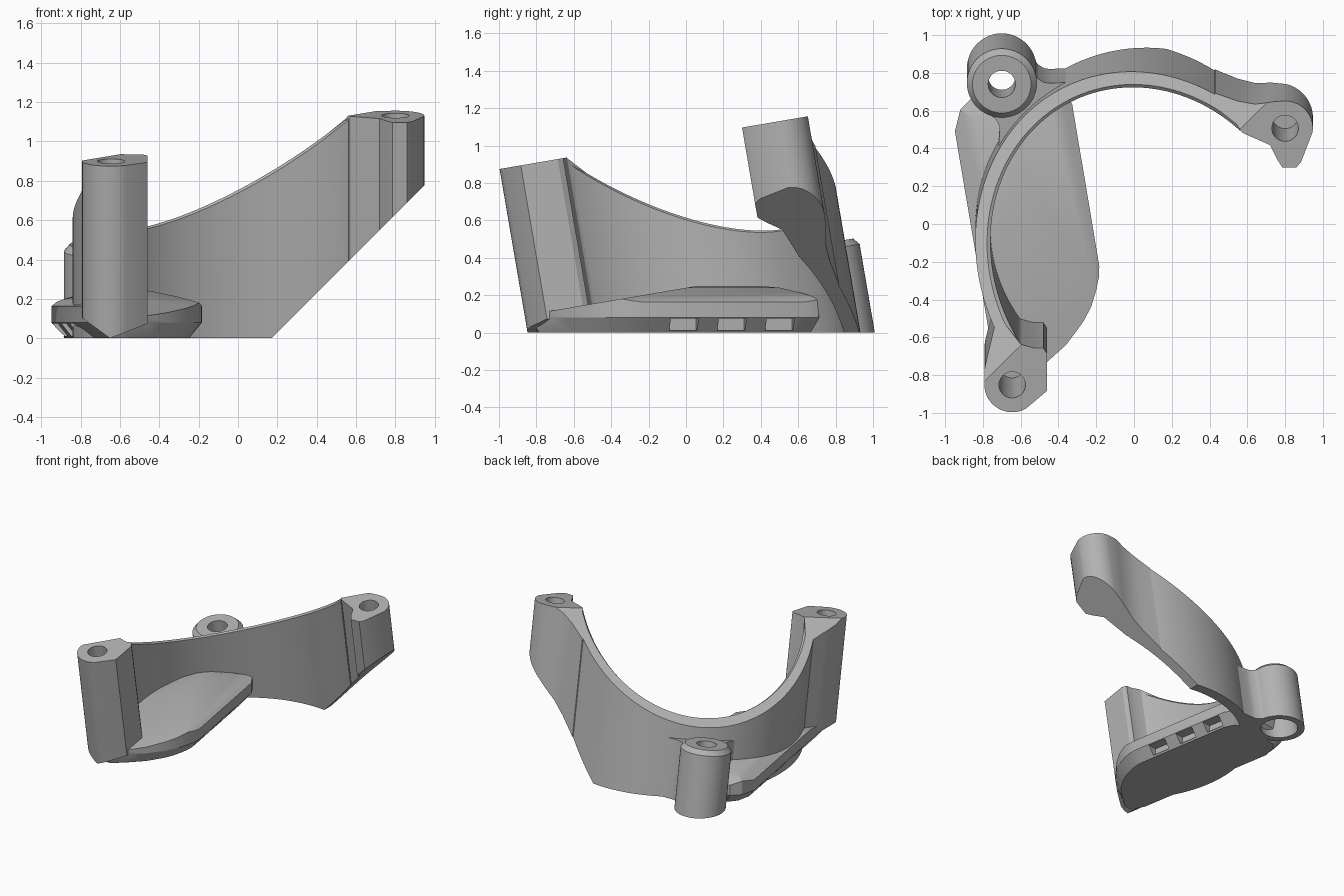
import bpy, bmesh
from math import radians, cos, sin
from mathutils import Matrix, Vector

cube = bpy.data.objects.get("Cube")
if cube:
    bpy.data.objects.remove(cube, do_unlink=True)

grey = bpy.data.materials.new("plain_grey")
grey.use_nodes = True
grey.diffuse_color = (0.45, 0.45, 0.45, 1)
grey.node_tree.nodes["Principled BSDF"].inputs["Base Color"].default_value = (0.45, 0.45, 0.45, 1)

# The bracket leans forward; the plate has its own turned frame
LEAN = Matrix.Rotation(radians(9.7), 4, 'X')
PLATE = Matrix.Rotation(radians(9.5), 4, 'Z') @ Matrix.Translation((-0.536, 0, 0))
CENTRE = Vector((0.065, 0.015, 0))
R_IN, R_OUT = 0.825, 0.905


def plane(co, no, frame=Matrix()):
    return frame @ Vector(co), (frame.to_3x3() @ Vector(no)).normalized()


def arc(cx, cy, r, a0, a1, n):
    angles = [radians(a0 + (a1 - a0) * i / n) for i in range(n + 1)]
    return [(cx + r * cos(a), cy + r * sin(a)) for a in angles]


def circle(cx, cy, r, n=48):
    return arc(cx, cy, r, 0, 360, n)[:-1]


def loft(rings):
    """Solid from matching rings of points, bottom to top."""
    bm = bmesh.new()
    rows = [[bm.verts.new(p) for p in ring] for ring in rings]
    n = len(rows[0])
    for low, high in zip(rows, rows[1:]):
        for i in range(n):
            j = (i + 1) % n
            bm.faces.new((low[i], low[j], high[j], high[i]))
    bm.faces.new(rows[0][::-1])
    bm.faces.new(rows[-1])
    return bm


def prism(pts, z0, z1, frame=LEAN):
    bm = loft([[(x, y, z) for x, y in pts] for z in (z0, z1)])
    bm.transform(frame)
    return bm


def clip(bm, planes):
    """Trim away everything in front of each plane and cap the cut."""
    for co, no in planes:
        bmesh.ops.bisect_plane(bm, geom=bm.verts[:] + bm.edges[:] + bm.faces[:],
                               dist=1e-5, plane_co=co, plane_no=no, clear_outer=True)
        bmesh.ops.holes_fill(bm, edges=[e for e in bm.edges if e.is_boundary], sides=0)
        bmesh.ops.recalc_face_normals(bm, faces=bm.faces[:])


def finish(name, bm, cutters=()):
    bmesh.ops.recalc_face_normals(bm, faces=bm.faces[:])
    mesh = bpy.data.meshes.new(name)
    bm.to_mesh(mesh)
    bm.free()
    ob = bpy.data.objects.new(name, mesh)
    bpy.context.collection.objects.link(ob)
    mesh.materials.append(grey)
    bpy.ops.object.select_all(action='DESELECT')
    ob.select_set(True)
    bpy.context.view_layer.objects.active = ob
    for cutter_bm in cutters:
        cutter = finish("cutter", cutter_bm)
        cutter.hide_render = True
        bpy.context.view_layer.objects.active = ob
        mod = ob.modifiers.new("cut", 'BOOLEAN')
        mod.operation = 'DIFFERENCE'
        mod.solver = 'EXACT'
        mod.object = cutter
        bpy.ops.object.modifier_apply(modifier=mod.name)
        bpy.data.objects.remove(cutter, do_unlink=True)
    bpy.ops.object.select_all(action='DESELECT')
    ob.select_set(True)
    bpy.context.view_layer.objects.active = ob
    bpy.ops.object.shade_smooth_by_angle(angle=radians(25))
    return ob


# Shared trimming planes
rim = plane((0, 0, 1.10), (-0.564, 0.564, 1), LEAN)
top = plane((0, 0, 1.03), (0, 0, 1), LEAN)
ground = plane((0, 0, 0), (0, 0, -1))
underside = plane((0.17, 0, 0), (1, 0, -1))

# Curved wall with a small bevel on the inner rim
band = arc(*CENTRE.xy, R_OUT, 53, 217, 72) + arc(*CENTRE.xy, R_IN, 217, 53, 72)
bm = prism(band, -0.4, 1.6)
clip(bm, [rim])
inverse = LEAN.inverted()
inner_rim = []
for e in bm.edges:
    caps = [f for f in e.link_faces if f.normal.dot(rim[1]) > 0.99]
    radii = [((inverse @ v.co) - CENTRE).xy.length for v in e.verts]
    if len(caps) == 1 and max(radii) < R_IN + 0.01:
        inner_rim.append(e)
bmesh.ops.bevel(bm, geom=inner_rim, offset=0.02, segments=1, affect='EDGES')
clip(bm, [top, ground, underside])
finish("curved_wall", bm)

# Front post
outline = [(-0.74, -0.40), (-0.765, -0.50), (-0.79, -0.60)]
outline += arc(-0.645, -0.688, 0.147, 180, 300, 16)
outline += [(-0.46, -0.72), (-0.46, -0.52), (-0.48, -0.49), (-0.53, -0.49),
            (-0.60, -0.47), (-0.70, -0.36)]
bm = prism(outline, -0.4, 1.6)
clip(bm, [rim, top, ground, plane((-0.65, 0, 0), (-0.58, 0, -0.81)),
          plane((-0.65, 0, 0), (0.35, 0, -0.9))])
finish("front_post", bm, [prism(circle(-0.645, -0.688, 0.07), 0.4, 1.2)])

# Side post, cut off by the sloping underside
outline = [(0.43, 0.85), (0.40, 0.80), (0.54, 0.71), (0.575, 0.665), (0.72, 0.60),
           (0.76, 0.52), (0.785, 0.48), (0.86, 0.48), (0.885, 0.51)]
outline += arc(0.80, 0.69, 0.147, -8, 90, 14)
outline += [(0.73, 0.832), (0.64, 0.815), (0.55, 0.822)]
bm = prism(outline, -0.4, 1.6)
clip(bm, [rim, top, ground, underside])
finish("side_post", bm, [prism(circle(0.80, 0.69, 0.07), 0.63, 1.2)])

# Low rear boss with a chamfered top, a through hole and a counterbore
BX, BY = -0.70, 0.81


def bores():
    return [prism(circle(BX, BY, 0.072), -0.5, 0.6), prism(circle(BX, BY, 0.135), -0.5, 0.1)]


rings = [(0.185, -0.4), (0.185, 0.31), (0.155, 0.345)]
bm = loft([[(x, y, z) for x, y in circle(BX, BY, r)] for r, z in rings])
bm.transform(LEAN)
clip(bm, [ground])
finish("rear_boss", bm, bores())

# Filleted web joining the boss to the wall
side = [(0.85, 0.27), (0.89, 0.225), (0.925, 0.185), (0.95, 0.165), (0.99, 0.155), (1.05, 0.17)]
web = [(s, -t) for s, t in side] + [(s, t) for s, t in reversed(side)]
turn = LEAN @ Matrix.Translation(CENTRE) @ Matrix.Rotation(radians(134), 4, 'Z')
bm = prism(web, -0.4, 0.31, turn)
clip(bm, [ground])
finish("boss_web", bm, bores())

# Base plate: chamfered below, crowned above
outline = [(0.318, -0.19), (0.305, -0.25), (0.281, -0.312), (0.24, -0.395), (0.184, -0.468),
           (0.076, -0.572), (-0.038, -0.644), (-0.194, -0.729), (-0.275, -0.726),
           (-0.316, -0.608), (-0.318, 0.64), (-0.27, 0.75), (-0.2, 0.8),
           (0.22, 0.8), (0.29, 0.76), (0.318, 0.68)]
bm = loft([[(s * 0.8, t * 0.93, 0) for s, t in outline],
           [(s, t, 0.08) for s, t in outline],
           [(s, t, 0.25) for s, t in outline]])
bm.transform(PLATE)
crown = [(0, 0.25), (0.1, 0.24), (0.2, 0.213), (0.27, 0.187), (0.318, 0.163)]
cuts = [plane((0, 0, 0.236), (0, 0, 1), LEAN)]
for (a, za), (b, zb) in zip(crown, crown[1:]):
    for sign in (-1, 1):
        cuts.append(plane((sign * a, 0, za), (sign * (za - zb), 0, b - a), PLATE))
    cuts.append(plane((0, 0.48 + a, za), (0, za - zb, b - a), PLATE))
clip(bm, cuts)

# Three notches along each lower edge
notches = []
for sign in (-1, 1):
    for t in (0.03, 0.29, 0.55):
        s0, s1 = sorted((sign * 0.24, sign * 0.45))
        box = [(s0, t - 0.075), (s1, t - 0.075), (s1, t + 0.075), (s0, t + 0.075)]
        notches.append(prism(box, 0.012, 0.076, PLATE))
finish("base_plate", bm, notches)
